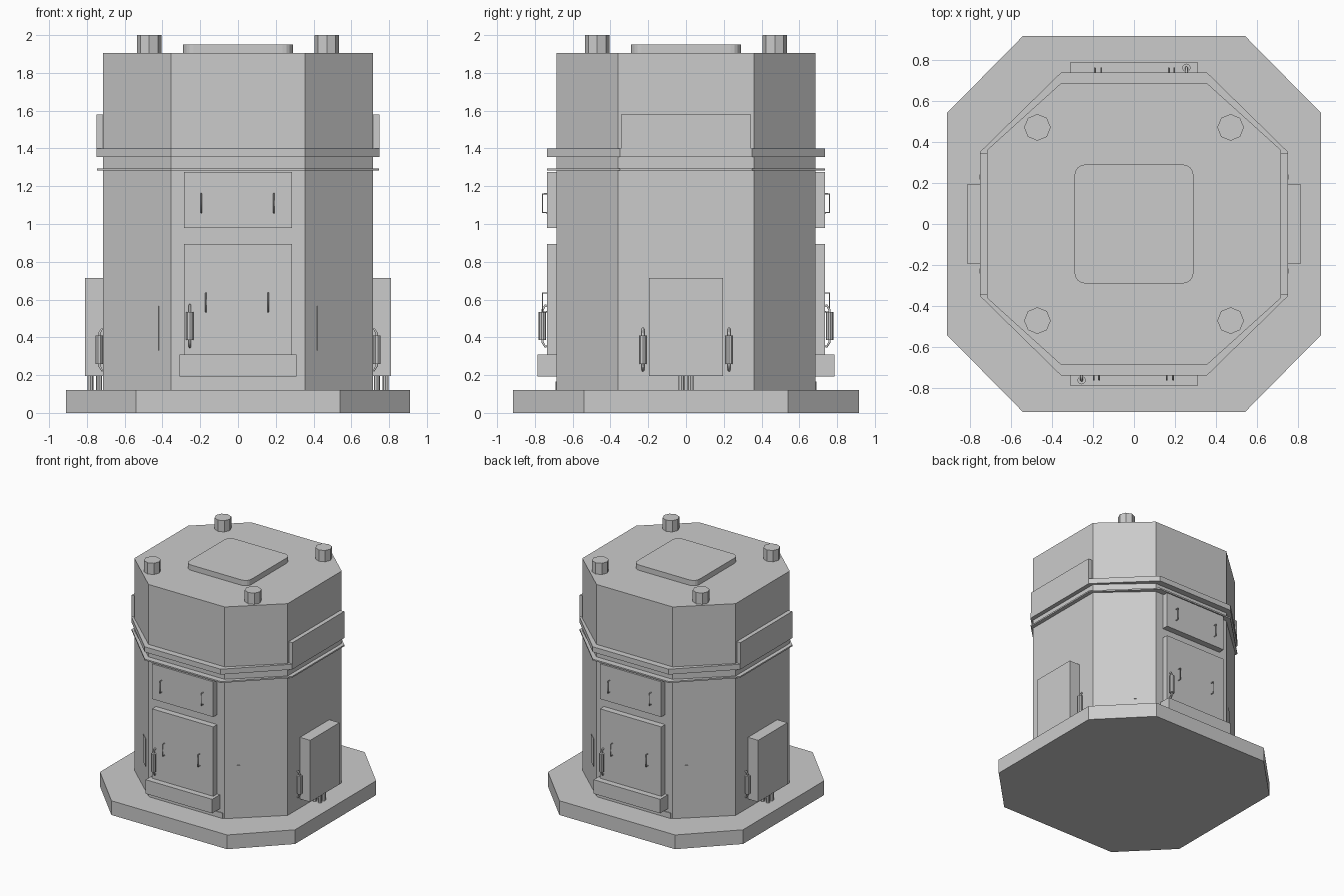
import bpy, bmesh, math
from mathutils import Vector, Matrix

cube = bpy.data.objects.get("Cube")
if cube:
    bpy.data.objects.remove(cube, do_unlink=True)

GREY = (0.6, 0.6, 0.6, 1)
mat = bpy.data.materials.new("plain grey")
mat.use_nodes = True
mat.diffuse_color = GREY
mat.node_tree.nodes["Principled BSDF"].inputs["Base Color"].default_value = GREY


def finish(name, bm, turn=0):
    """Turn a mesh about the centre line and link it."""
    bm.transform(Matrix.Rotation(turn, 4, 'Z'))
    bmesh.ops.recalc_face_normals(bm, faces=bm.faces)
    mesh = bpy.data.meshes.new(name)
    bm.to_mesh(mesh)
    bm.free()
    mesh.materials.append(mat)
    obj = bpy.data.objects.new(name, mesh)
    bpy.context.collection.objects.link(obj)
    return obj


def box(name, low, high, turn=0):
    bm = bmesh.new()
    low, high = Vector(low), Vector(high)
    bmesh.ops.create_cube(bm, size=1)
    bm.transform(Matrix.Translation((low + high) / 2) @ Matrix.Diagonal((high - low).to_4d()))
    return finish(name, bm, turn)


def prism(name, outline, z0, z1):
    bm = bmesh.new()
    face = bm.faces.new([bm.verts.new((x, y, z0)) for x, y in outline])
    up = bmesh.ops.extrude_face_region(bm, geom=[face])["geom"]
    bmesh.ops.translate(bm, vec=(0, 0, z1 - z0), verts=[v for v in up if isinstance(v, bmesh.types.BMVert)])
    return finish(name, bm)


def octagon(hx, hy, fx, fy):
    """Half sizes, then half lengths of the front and side flats."""
    return [(fx, -hy), (hx, -fy), (hx, fy), (fx, hy), (-fx, hy), (-hx, fy), (-hx, -fy), (-fx, -hy)]


def cylinder(name, centre, radius, z0, z1, sides=8, turn=0):
    bm = bmesh.new()
    bmesh.ops.create_cone(bm, cap_ends=True, segments=sides, radius1=radius, radius2=radius, depth=z1 - z0,
                          matrix=Matrix.Translation((*centre, (z0 + z1) / 2)))
    return finish(name, bm, turn)


def wire(name, points, radius, turn=0):
    """Thin bent rod with square section."""
    curve = bpy.data.curves.new(name, 'CURVE')
    curve.dimensions = '3D'
    curve.bevel_depth = radius
    curve.bevel_resolution = 1
    curve.use_fill_caps = True
    line = curve.splines.new('POLY')
    line.points.add(len(points) - 1)
    for p, co in zip(line.points, points):
        p.co = (*(Matrix.Rotation(turn, 3, 'Z') @ Vector(co)), 1)
    curve.materials.append(mat)
    obj = bpy.data.objects.new(name, curve)
    bpy.context.collection.objects.link(obj)


def grip_handle(name, x, wall, z, turn):
    """Bowed rod with a thick grip, in front of a wall facing -y."""
    out = wall - 0.03
    path = [(x, wall + 0.01, z - 0.1), (x, wall - 0.015, z - 0.11), (x, out, z - 0.085),
            (x, out, z + 0.085), (x, wall - 0.015, z + 0.11), (x, wall + 0.01, z + 0.1)]
    wire(name + "_rod", path, 0.007, turn)
    cylinder(name + "_grip", (x, out), 0.02, z - 0.075, z + 0.075, 10, turn)


# Base and housing
prism("base_slab", octagon(0.91, 0.915, 0.54, 0.54), 0, 0.12)
prism("housing", octagon(0.715, 0.685, 0.355, 0.36), 0.12, 1.905)
prism("thick_band", octagon(0.75, 0.737, 0.355, 0.35), 1.355, 1.40)
prism("thin_band", octagon(0.747, 0.735, 0.355, 0.35), 1.283, 1.295)

# Rounded lid and corner pegs
lid = []
for i in range(4):
    cx, cy = ((1, 1), (-1, 1), (-1, -1), (1, -1))[i]
    for k in range(5):
        a = math.pi / 2 * (i + k / 4)
        lid.append((cx * 0.235 + 0.055 * math.cos(a), cy * 0.235 + 0.055 * math.sin(a)))
prism("lid", lid, 1.9, 1.95)
for sx in (-1, 1):
    for sy in (-1, 1):
        cylinder("corner_peg", (sx * 0.47, sy * 0.47), 0.065, 1.9, 2.0)

# Doors on the front, repeated on the back
for side, turn in (("front", 0), ("back", math.pi)):
    box(side + "_upper_door", (-0.285, -0.737, 0.978), (0.285, -0.67, 1.275), turn)
    box(side + "_lower_door", (-0.285, -0.737, 0.3), (0.285, -0.67, 0.895), turn)
    box(side + "_ash_tray", (-0.31, -0.787, 0.192), (0.31, -0.67, 0.31), turn)
    box(side + "_sill", (-0.34, -0.692, 0.12), (0.34, -0.67, 0.165), turn)
    for z, xs in ((1.11, (-0.195, 0.19)), (0.585, (-0.17, 0.16))):
        for x in xs:
            wire(side + "_door_pull", [(x, -0.73, z - 0.05), (x, -0.76, z - 0.05),
                                       (x, -0.76, z + 0.05), (x, -0.73, z + 0.05)], 0.004, turn)
    grip_handle(side + "_latch", -0.255, -0.73, 0.46, turn)

# Side boxes, posts, handles and upper plates
for side, s, turn in (("left", 1, math.pi / 2), ("right", -1, -math.pi / 2)):
    box(side + "_box", (-0.195, -0.81, 0.195), (0.195, -0.7, 0.715), turn)
    box(side + "_upper_plate", (-0.345, -0.75, 1.39), (0.345, -0.7, 1.58), turn)
    for x in (-0.025, 0.025):
        for y in (-0.782, -0.735):
            cylinder(side + "_post", (x, y), 0.016, 0.11, 0.2, 8, turn)
    for x in (-0.228, 0.228):
        grip_handle(side + "_handle", x, -0.705, 0.335, turn)

# Thin plates on the slanted walls
slope = Vector((0.36, -0.325, 0)).normalized()
for sx in (-1, 1):
    for sy in (-1, 1):
        plate = box("slanted_wall_plate", (-0.042, -0.003, 0.33), (0.042, 0.003, 0.565))
        plate.data.transform(Matrix.Translation((sx * 0.45, sy * 0.599, 0)) @
                             Matrix.Rotation(sx * sy * math.atan2(slope.y, slope.x), 4, 'Z'))
